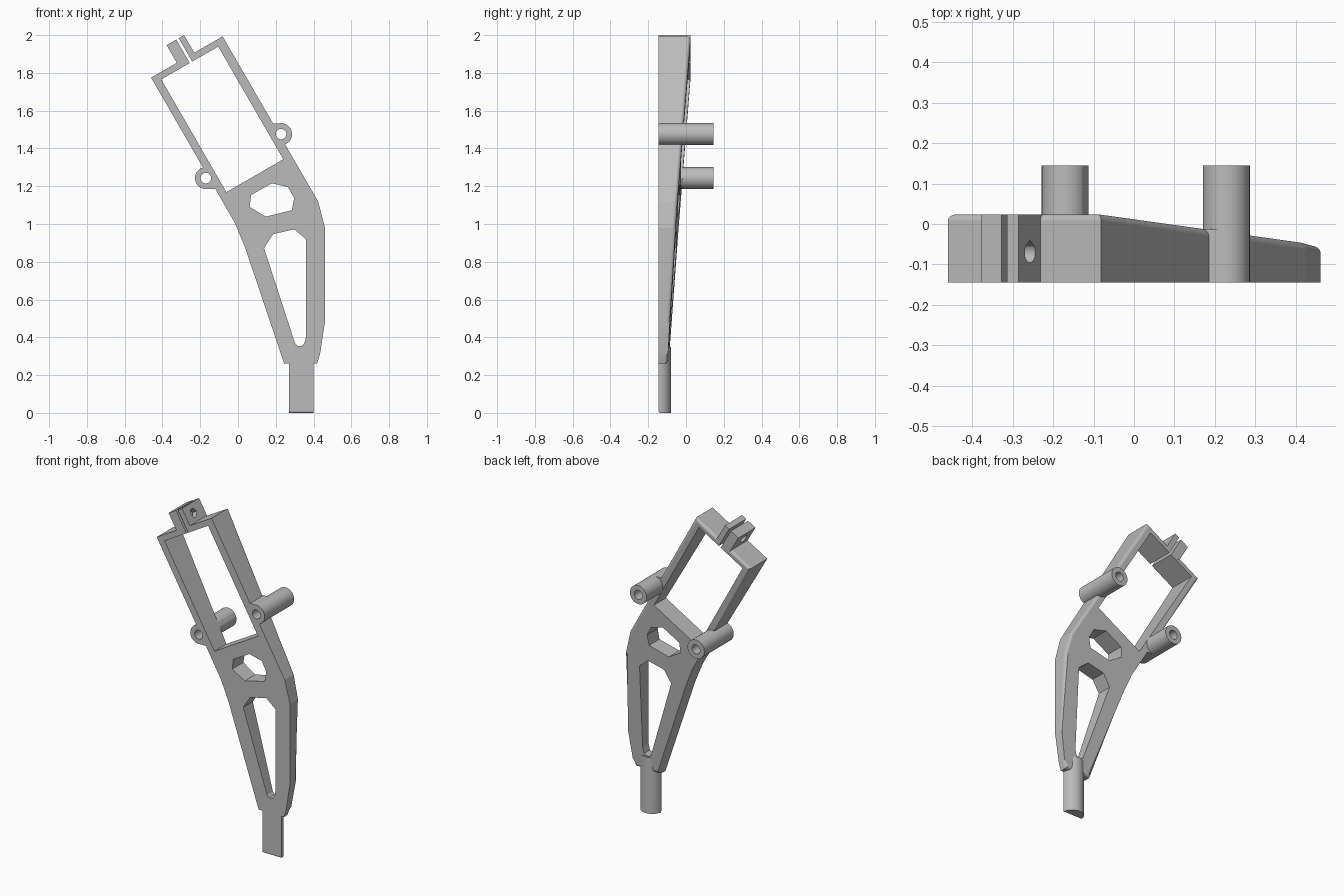
import bpy, bmesh, math
from mathutils import Matrix

cube = bpy.data.objects.get("Cube")
if cube:
    bpy.data.objects.remove(cube, do_unlink=True)

FRONT = -0.145
REAR = 0.145
LEAN = math.radians(30)
SIN, COS = math.sin(LEAN), math.cos(LEAN)

grey = bpy.data.materials.new("plain grey")
grey.use_nodes = True
colour = (0.5, 0.5, 0.5, 1)
grey.diffuse_color = colour
grey.node_tree.nodes["Principled BSDF"].inputs["Base Color"].default_value = colour


def leaned(s, t):
    """Point at s along the leaning axis and t across it."""
    return (-SIN * s + COS * t, COS * s + SIN * t)


def leaned_box(s0, s1, t0, t1):
    return [leaned(s0, t0), leaned(s0, t1), leaned(s1, t1), leaned(s1, t0)]


def arc(x, z, r, start=0, sweep=2 * math.pi, n=48):
    return [(x + r * math.cos(start + sweep * i / n), z + r * math.sin(start + sweep * i / n))
            for i in range(n)]


def back_slope(x, z):
    """The back thins steadily toward the foot."""
    s = -SIN * x + COS * z
    return 0.025 - 0.07 * (1.767 - s)


def prism(name, outline, y0, y1, bevel=0, matrix=None):
    """Extrude an x-z outline along y; y1 may be a function of x and z."""
    bm = bmesh.new()
    depth = y1 if callable(y1) else (lambda x, z: y1)
    near = [bm.verts.new((x, y0, z)) for x, z in outline]
    far = [bm.verts.new((x, depth(x, z), z)) for x, z in outline]
    bm.faces.new(near)
    cap = bm.faces.new(far[::-1])
    n = len(outline)
    for i in range(n):
        j = (i + 1) % n
        bm.faces.new((near[j], near[i], far[i], far[j]))
    if bevel:
        bmesh.ops.bevel(bm, geom=list(cap.edges), offset=bevel, segments=8,
                        profile=0.5, affect='EDGES', clamp_overlap=False)
    if matrix:
        bm.transform(matrix)
    bmesh.ops.recalc_face_normals(bm, faces=bm.faces)
    mesh = bpy.data.meshes.new(name)
    bm.to_mesh(mesh)
    bm.free()
    mesh.materials.append(grey)
    obj = bpy.data.objects.new(name, mesh)
    bpy.context.collection.objects.link(obj)
    return obj


def combine(target, tool, operation):
    """Apply one boolean and drop the tool."""
    mod = target.modifiers.new("combine", 'BOOLEAN')
    mod.operation = operation
    mod.solver = 'EXACT'
    mod.object = tool
    graph = bpy.context.evaluated_depsgraph_get()
    mesh = bpy.data.meshes.new_from_object(target.evaluated_get(graph))
    target.modifiers.clear()
    target.data = mesh
    bpy.data.objects.remove(tool, do_unlink=True)


# Main plate: clamp frame on top, tapering limb below
plate = [leaned(1.767, 0.489), leaned(1.767, 0.926), (0.424, 1.12), (0.461, 0.978),
         (0.461, 0.485), (0.434, 0.31), (0.419, 0.262), (0.244, 0.262),
         (0.037, 0.877), (-0.016, 1.004), leaned(1.09, 0.489)]
frame = prism("leg_frame", plate, FRONT, back_slope, bevel=0.018)

# Clamp tabs
combine(frame, prism("clamp_tabs", leaned_box(1.745, 1.875, 0.646, 0.753), FRONT, 0.024), 'UNION')

# Pivot bosses with small webs to the rails
bosses = [(0.228, 1.476, 1), (-0.17, 1.243, -1)]
for x, z, side in bosses:
    web = [(x, z), (x, z + side * 0.057), (x - side * 0.055, z + side * 0.057),
           (x - side * 0.03, z)]
    combine(frame, prism("boss_web", web, FRONT, back_slope), 'UNION')
    combine(frame, prism("boss", arc(x, z, 0.058), FRONT, REAR), 'UNION')

# Half-round foot peg, extruded downward
swap = Matrix(((1, 0, 0, 0), (0, 0, 1, 0), (0, 1, 0, 0), (0, 0, 0, 1)))
half_disc = arc(0.335, FRONT, 0.066, 0, math.pi, 24) + [(0.269, FRONT)]
combine(frame, prism("foot_peg", half_disc, 0.35, 0, bevel=0.01, matrix=swap), 'UNION')

# Openings through the plate
window = leaned_box(1.043, 1.732, 0.531, 0.879)
slit = leaned_box(1.7, 1.9, 0.705, 0.72)
upper_hole = [(0.062, 1.09), (0.069, 1.153), (0.18, 1.216), (0.265, 1.195),
              (0.297, 1.137), (0.285, 1.073), (0.148, 1.039)]
lower_hole = [(0.138, 0.872), (0.185, 0.946), (0.297, 0.972), (0.36, 0.92),
              (0.36, 0.4), (0.35, 0.365), (0.335, 0.355), (0.315, 0.355), (0.302, 0.368)]
bores = [arc(x, z, 0.028, n=32) for x, z, _ in bosses]
for outline in [window, slit, upper_hole, lower_hole] + bores:
    combine(frame, prism("cutter", outline, -0.3, 0.3), 'DIFFERENCE')

# Teardrop screw hole across the clamp tabs
teardrop = arc(0, 0, 0.026, math.radians(145), math.radians(250), 20) + [(0.021, 0.015), (0, 0.03)]
cx, cz = leaned(1.818, 0.7)
across = Matrix(((-SIN, COS, 0, cx), (0, 0, 1, -0.07), (COS, SIN, 0, cz), (0, 0, 0, 1)))
combine(frame, prism("cutter", teardrop, -0.15, 0.15, matrix=across), 'DIFFERENCE')

# Smooth the round parts, keep the rest crisp
bpy.ops.object.select_all(action='DESELECT')
frame.select_set(True)
bpy.context.view_layer.objects.active = frame
bpy.ops.object.shade_smooth_by_angle(angle=math.radians(13))
normals = frame.modifiers.new("even_normals", 'WEIGHTED_NORMAL')
normals.keep_sharp = True
